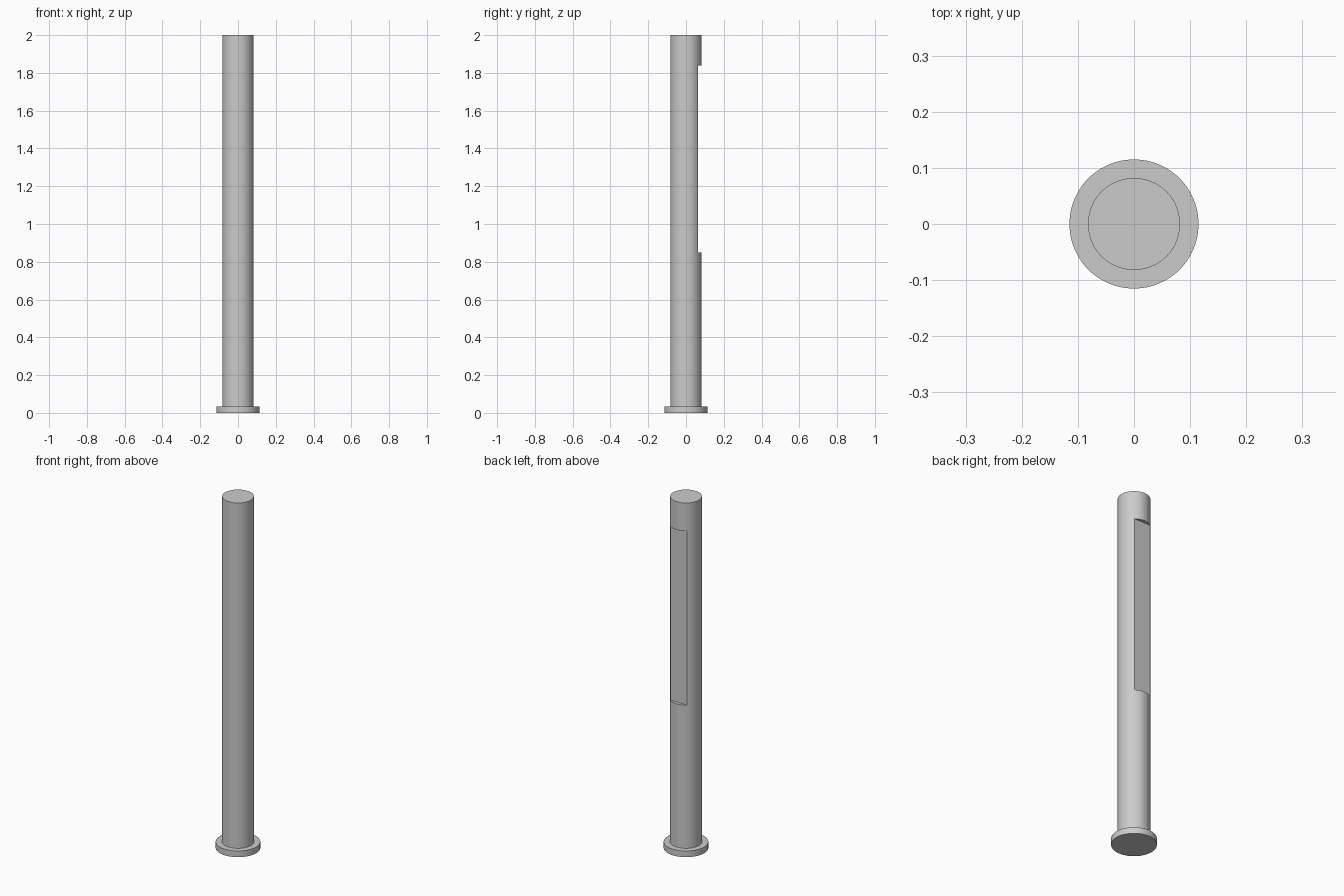
import bpy

cube = bpy.data.objects.get("Cube")
if cube:
    bpy.data.objects.remove(cube, do_unlink=True)

RADIUS, FLANGE_RADIUS, FLANGE_TOP, HEIGHT = 0.082, 0.115, 0.035, 2.0
FLAT_Y, FLAT_BOTTOM, FLAT_TOP = 0.064, 0.85, 1.84

steel = bpy.data.materials.new("grey steel")
steel.use_nodes = True
grey = (0.6, 0.6, 0.6, 1)
steel.diffuse_color = grey
steel.node_tree.nodes["Principled BSDF"].inputs["Base Color"].default_value = grey


def cylinder(name, radius, bottom, top):
    bpy.ops.mesh.primitive_cylinder_add(
        vertices=96, radius=radius, depth=top - bottom,
        location=(0, 0, (bottom + top) / 2))
    part = bpy.context.object
    part.name = name
    part.data.materials.append(steel)
    return part


# Flange head at the foot, and the long round shank above it
flange = cylinder("flange_head", FLANGE_RADIUS, 0, FLANGE_TOP)
shank = cylinder("shank", RADIUS, FLANGE_TOP, HEIGHT)

# Cutter block for the milled flat on the back
bpy.ops.mesh.primitive_cube_add(
    size=1, location=(0, FLAT_Y + RADIUS / 2, (FLAT_BOTTOM + FLAT_TOP) / 2))
cutter = bpy.context.object
cutter.name = "flat_cutter"
cutter.scale = (RADIUS * 3, RADIUS, FLAT_TOP - FLAT_BOTTOM)
cutter.data.materials.append(steel)

# Cut the flat, then drop the cutter
cut = shank.modifiers.new("milled_flat", "BOOLEAN")
cut.operation = "DIFFERENCE"
cut.solver = "EXACT"
cut.object = cutter
bpy.context.view_layer.objects.active = shank
bpy.ops.object.modifier_apply(modifier=cut.name)
bpy.data.objects.remove(cutter, do_unlink=True)

# Smooth round sides with crisp rims
for part in (flange, shank):
    bpy.ops.object.select_all(action="DESELECT")
    part.select_set(True)
    bpy.context.view_layer.objects.active = part
    bpy.ops.object.shade_smooth_by_angle(angle=0.35)
